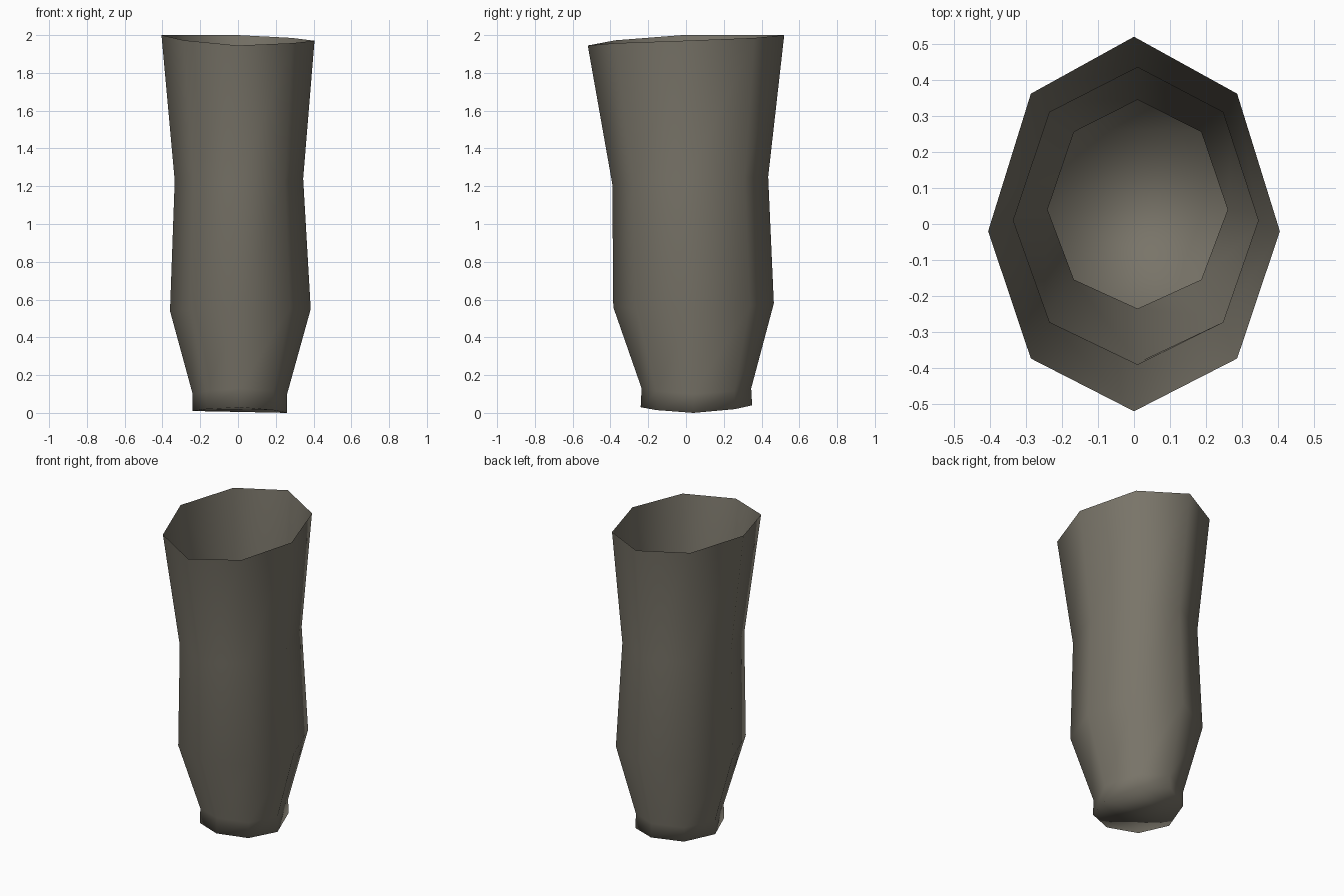
import bpy, bmesh, math

if "Cube" in bpy.data.objects:
    bpy.data.objects.remove(bpy.data.objects["Cube"])

# Each ring: left, right, front, back, centre x, centre y, then heights at left, right, front, back
RINGS = [
    (-0.24, 0.26, -0.24, 0.35, 0.01, 0.04, 0.01, 0.00, 0.03, 0.04),    # bottom hem
    (-0.24, 0.26, -0.235, 0.345, 0.01, 0.04, 0.10, 0.10, 0.13, 0.13),  # ankle
    (-0.36, 0.385, -0.385, 0.465, 0.01, 0.03, 0.54, 0.55, 0.56, 0.58), # bulge
    (-0.335, 0.345, -0.39, 0.435, 0.01, 0.01, 1.23, 1.24, 1.21, 1.25), # waist
    (-0.405, 0.405, -0.52, 0.52, 0.0, -0.02, 2.00, 1.97, 1.945, 2.00), # open mouth
]
SIDES = 8


def ring_points(left, right, front, back, cx, cy, zl, zr, zf, zb):
    """Eight points on an oval whose four quadrants have their own radii."""
    for i in range(SIDES):
        a = 2 * math.pi * i / SIDES
        c, s = math.cos(a), math.sin(a)
        rx, zx = (right - cx, zr) if c > 0 else (cx - left, zl)
        ry, zy = (back - cy, zb) if s > 0 else (cy - front, zf)
        yield cx + rx * c, cy + ry * s, zx * c * c + zy * s * s


bm = bmesh.new()
rings = [[bm.verts.new(p) for p in ring_points(*r)] for r in RINGS]

# Tapered wall, open at the top
for low, high in zip(rings, rings[1:]):
    for i in range(SIDES):
        j = (i + 1) % SIDES
        bm.faces.new((low[i], low[j], high[j], high[i]))

# Closed bottom
cap = bm.faces.new(rings[0][::-1])
bmesh.ops.triangulate(bm, faces=[cap])
for f in bm.faces:
    f.smooth = True

mesh = bpy.data.meshes.new("sleeve")
bm.to_mesh(mesh)
bm.free()
sleeve = bpy.data.objects.new("sleeve", mesh)
bpy.context.collection.objects.link(sleeve)

mat = bpy.data.materials.new("grey brown cloth")
mat.diffuse_color = (0.19, 0.175, 0.14, 1)
mat.use_nodes = True
mat.node_tree.nodes["Principled BSDF"].inputs["Base Color"].default_value = mat.diffuse_color
mesh.materials.append(mat)
